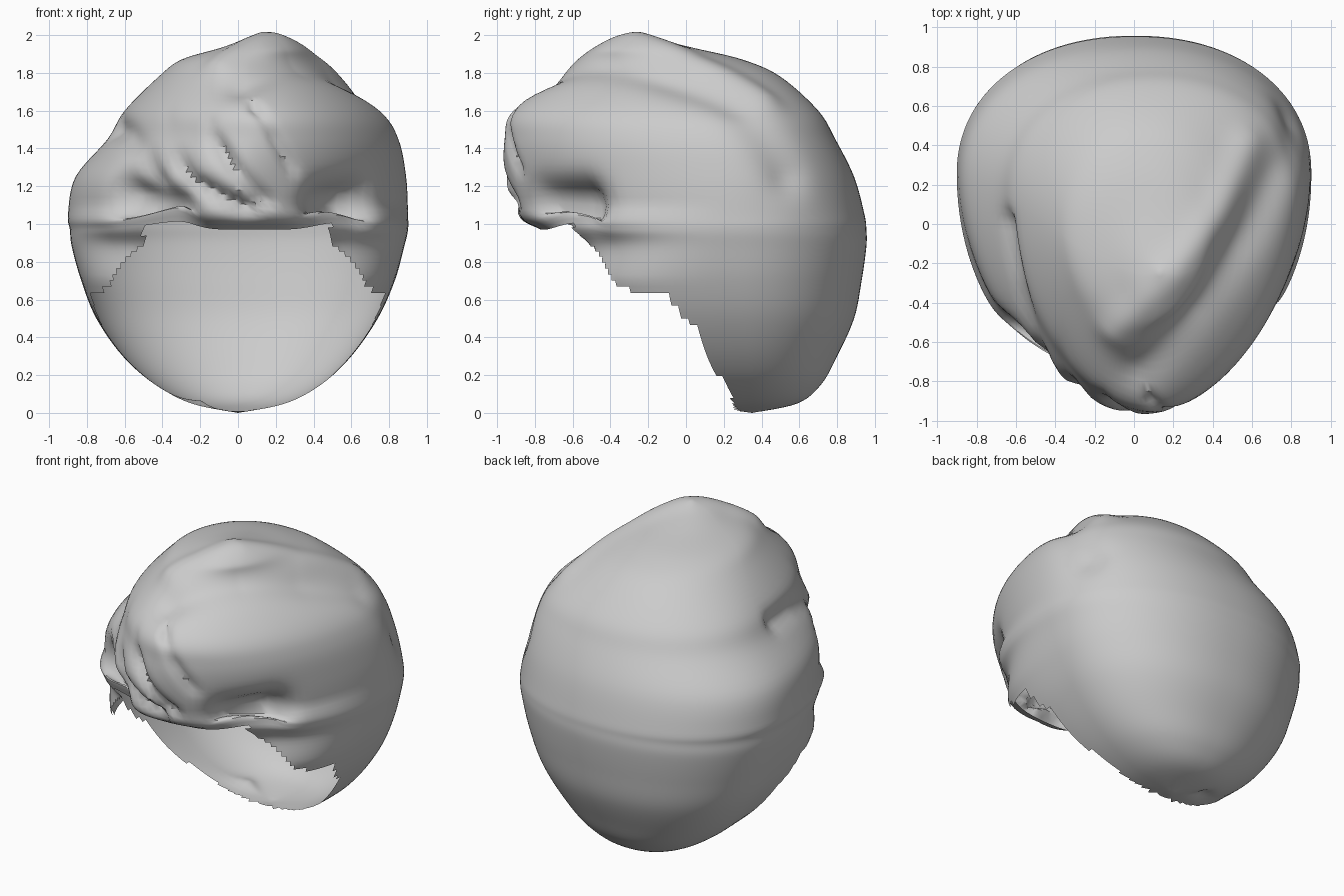
import bpy, bmesh, math
from mathutils import Vector

if "Cube" in bpy.data.objects:
    bpy.data.objects.remove(bpy.data.objects["Cube"])

# Horizontal slices: z, left x, right x, front y, back y, y of widest point
SLICES = [
    (2.00, .13, .13, -.25, -.25, -.25), (1.97, .02, .24, -.37, -.12, -.25),
    (1.93, -.10, .33, -.47, .05, -.20), (1.87, -.30, .41, -.56, .30, -.10),
    (1.78, -.42, .54, -.70, .50, .00), (1.60, -.60, .76, -.92, .70, .12),
    (1.45, -.69, .85, -.96, .79, .17), (1.25, -.86, .89, -.96, .89, .22),
    (1.05, -.90, .90, -.90, .945, .25), (.97, -.89, .90, -.77, .955, .26),
    (.88, -.88, .88, -.60, .955, .27), (.70, -.83, .83, -.57, .93, .28),
    (.50, -.75, .74, -.50, .89, .30), (.30, -.61, .60, -.35, .80, .32),
    (.15, -.44, .44, -.15, .715, .34), (.05, -.25, .25, .05, .59, .35),
    (.00, .00, .00, .35, .35, .35)]

# Hairline seen from the side: (y, lowest z kept)
HAIRLINE = [(-1, 1.0), (-.8, .98), (-.6, .93), (-.5, .88), (-.42, .78), (-.37, .68),
            (-.3, .65), (-.12, .64), (-.05, .55), (.07, .43), (.13, .25), (.22, .15), (.3, -.1)]

# Grooves (negative) and ridges (positive): depth, width, path
STROKES = [
    (-.05, .11, [(.02, -.75, 1.74), (.3, -.42, 1.8), (.52, -.1, 1.75), (.68, .25, 1.58), (.76, .5, 1.25)]),
    (.03, .09, [(-.1, -.55, 1.85), (.2, -.25, 1.97), (.42, .05, 1.85), (.57, .4, 1.65)]),
    (-.06, .035, [(-.2, -.85, 1.72), (-.17, -.92, 1.5), (-.02, -.95, 1.3), (.15, -.9, 1.12)]),
    (-.04, .03, [(.08, -.9, 1.63), (.2, -.93, 1.44), (.3, -.9, 1.28)]),
    (-.07, .05, [(-.44, -.6, 1.7), (-.41, -.8, 1.45), (-.25, -.9, 1.22), (.05, -.92, 1.07)]),
    (-.05, .06, [(-.66, 0, 1.52), (-.62, -.3, 1.5), (-.55, -.6, 1.42), (-.45, -.75, 1.25)]),
    (-.13, .13, [(-.6, -.6, 1.15), (-.35, -.8, 1.06)]),
    (-.17, .12, [(.5, -.78, 1.08), (.62, -.55, 1.1)]),
    (-.03, .05, [(-.68, .15, .55), (-.5, .2, .3), (-.2, .4, .05)])]

SEGMENTS, STEPS = 144, 6


def catmull(a, b, c, d, t):
    return .5 * (2*b + (c-a)*t + (2*a - 5*b + 4*c - d)*t*t + (3*b - a - 3*c + d)*t**3)


def ring(row):
    z, xl, xr, yf, yb, yc = row
    xc = (xl + xr) / 2
    n_front = 1.8 if z > 1.1 else min(3, 1.8 + (1.1 - z) * 3)
    pts = []
    for i in range(SEGMENTS):
        a = math.tau * i / SEGMENTS
        c, s = math.cos(a), math.sin(a)
        n = 2.15 if s > 0 else n_front
        x = xc + ((xr if c > 0 else xl) - xc) * abs(c) ** (2 / n)
        y = yc + ((yb if s > 0 else yf) - yc) * abs(s) ** (2 / n)
        pts.append((x, y, z))
    return pts


def path_distance(p, path):
    best = 9
    for a, b in zip(path, path[1:]):
        d = b - a
        t = max(0, min(1, (p - a).dot(d) / d.length_squared))
        best = min(best, (p - a - d * t).length)
    return best


def hairline(y):
    for (y0, z0), (y1, z1) in zip(HAIRLINE, HAIRLINE[1:]):
        if y0 <= y <= y1:
            return z0 + (z1 - z0) * (y - y0) / (y1 - y0)
    return 1 if y < 0 else -1


# Hair volume lofted through the slices
bm = bmesh.new()
rows = []
for k in range(len(SLICES) - 1):
    q = [SLICES[max(0, min(len(SLICES) - 1, k + j))] for j in (-1, 0, 1, 2)]
    for s in range(STEPS):
        rows.append([catmull(*v, s / STEPS) for v in zip(*q)])
rows.append(SLICES[-1])
loops = [[bm.verts.new(p) for p in ring(r)] for r in rows]
for up, low in zip(loops, loops[1:]):
    for i in range(SEGMENTS):
        j = (i + 1) % SEGMENTS
        bm.faces.new((up[i], low[i], low[j], up[j]))
bmesh.ops.remove_doubles(bm, verts=bm.verts, dist=.0005)
bmesh.ops.recalc_face_normals(bm, faces=bm.faces)
bm.normal_update()

# Comb the locks into the surface
strokes = [(d, w, [Vector(p) for p in path]) for d, w, path in STROKES]
moves = []
for v in bm.verts:
    push = sum(d * math.exp(-(path_distance(v.co, path) / w) ** 2) for d, w, path in strokes)
    moves.append((v, v.normal * push))
sides = {f: f.calc_center_median() for f in bm.faces}
for v, m in moves:
    v.co += m

# Open the face and neck along the hairline
cut = [f for f, c in sides.items()
       if c.z < hairline(c.y) or (abs(c.x) < .5 and c.y < -.2 and c.z < .97)]
bmesh.ops.delete(bm, geom=cut, context='FACES')

# Rest the lowest point on the ground
low = min(v.co.z for v in bm.verts)
bmesh.ops.translate(bm, verts=bm.verts, vec=(0, 0, -low))

mesh = bpy.data.meshes.new("hair")
bm.to_mesh(mesh)
bm.free()
hair = bpy.data.objects.new("hair", mesh)
bpy.context.collection.objects.link(hair)
bpy.context.view_layer.objects.active = hair
hair.select_set(True)
bpy.ops.object.shade_smooth_by_angle(angle=math.radians(40))
